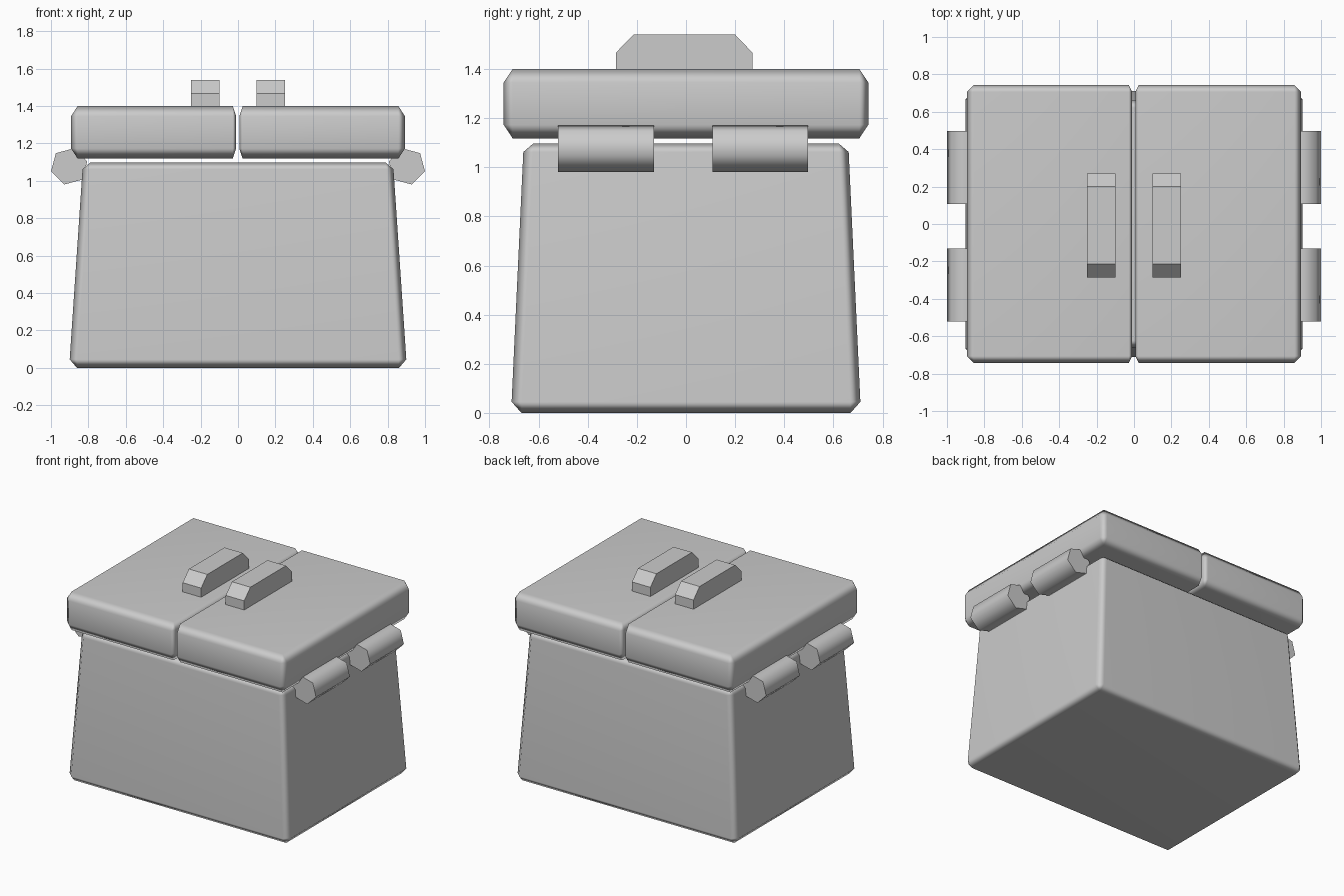
import bpy, bmesh
from math import radians, pi
from mathutils import Matrix

if "Cube" in bpy.data.objects:
    bpy.data.objects.remove(bpy.data.objects["Cube"])


def finish(name, bm, smooth_angle=None, weighted=False):
    bmesh.ops.recalc_face_normals(bm, faces=bm.faces)
    me = bpy.data.meshes.new(name)
    bm.to_mesh(me)
    bm.free()
    ob = bpy.data.objects.new(name, me)
    bpy.context.collection.objects.link(ob)
    if smooth_angle:
        bpy.ops.object.select_all(action='DESELECT')
        ob.select_set(True)
        bpy.context.view_layer.objects.active = ob
        bpy.ops.object.shade_smooth_by_angle(angle=radians(smooth_angle))
    if weighted:
        ob.modifiers.new("even_shading", 'WEIGHTED_NORMAL').keep_sharp = True
    return ob


def block(name, lo, hi, cut_lo, cut_hi, taper=(1, 1)):
    """Chamfered box; cut_lo / cut_hi are chamfer sizes per axis at each end."""
    bm = bmesh.new()
    bmesh.ops.create_cube(bm, size=2)
    bmesh.ops.bevel(bm, geom=bm.edges[:], offset=0.1, segments=1,
                    affect='EDGES', profile=0.5)
    for v in bm.verts:
        for i in range(3):
            inset = (1 - abs(v.co[i])) / 0.1
            if v.co[i] < 0:
                v.co[i] = lo[i] + inset * cut_lo[i]
            else:
                v.co[i] = hi[i] - inset * cut_hi[i]
        t = (v.co.z - lo[2]) / (hi[2] - lo[2])
        v.co.x *= 1 + (taper[0] - 1) * t
        v.co.y *= 1 + (taper[1] - 1) * t
    return finish(name, bm, 75, True)


def hinge(name, x, y0, y1, side):
    """Six-sided barrel lying along y."""
    bm = bmesh.new()
    bmesh.ops.create_cone(bm, cap_ends=True, segments=6, radius1=0.1,
                          radius2=0.1, depth=y1 - y0)
    turn = Matrix.Rotation(pi / 2, 4, 'X') @ Matrix.Rotation(
        radians(15 * side), 4, 'Z')
    # put a corner on the x axis before tilting
    v = bm.verts[:][0].co
    from_x = Matrix.Rotation(-(pi / 2 if abs(v.x) < 1e-4 else 0), 4, 'Z')
    bm.transform(Matrix.Translation((x, (y0 + y1) / 2, 1.077)) @ turn @ from_x)
    finish(name, bm, 75)


def handle(name, x0, x1):
    """Flat-faced grip extruded from a side profile."""
    profile = [(-0.285, 1.39), (0.27, 1.39), (0.27, 1.467), (0.2, 1.54),
               (-0.213, 1.54), (-0.285, 1.467)]
    bm = bmesh.new()
    face = bm.faces.new([bm.verts.new((x0, y, z)) for y, z in profile])
    ext = bmesh.ops.extrude_face_region(bm, geom=[face])
    bmesh.ops.translate(bm, vec=(x1 - x0, 0, 0), verts=[
        g for g in ext['geom'] if isinstance(g, bmesh.types.BMVert)])
    finish(name, bm)


# Tapered box
block("box_body", (-0.903, -0.712, 0), (0.903, 0.712, 1.097),
      (0.042, 0.042, 0.045), (0.042, 0.042, 0.035), (0.918, 0.928))

# Lid halves
block("lid_right", (0.007, -0.742, 1.118), (0.893, 0.742, 1.4),
      (0.018, 0.036, 0.055), (0.036, 0.036, 0.055))
block("lid_left", (-0.893, -0.742, 1.118), (-0.01, 0.742, 1.4),
      (0.036, 0.036, 0.055), (0.018, 0.036, 0.055))

# Handles and hinges on both sides
for label, s in (("right", 1), ("left", -1)):
    handle("handle_" + label, *sorted((s * 0.1, s * 0.25)))
    hinge("hinge_front_" + label, s * 0.903, -0.522, -0.13, -s)
    hinge("hinge_back_" + label, s * 0.903, 0.107, 0.497, -s)
